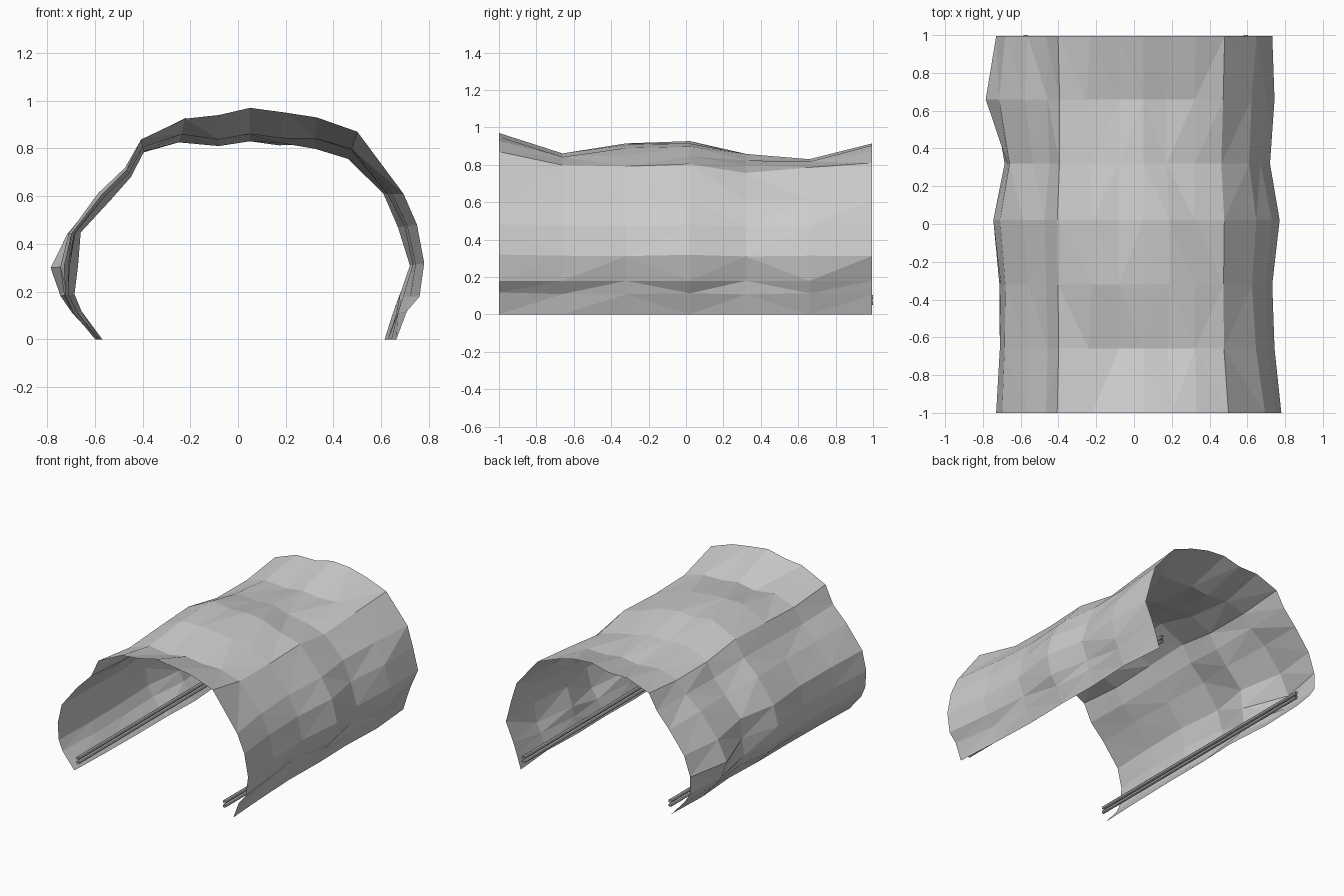
import bpy, bmesh, math, random

if "Cube" in bpy.data.objects:
    bpy.data.objects.remove(bpy.data.objects["Cube"])

random.seed(4)
stone = bpy.data.materials.new("pale grey rock")
stone.diffuse_color = (0.6, 0.6, 0.6, 1)
stone.use_nodes = True
stone.node_tree.nodes["Principled BSDF"].inputs["Base Color"].default_value = stone.diffuse_color

# Tunnel cross-section: narrowest and widest arch (x, z), left foot to right foot
INNER = [(-.55, 0), (-.64, .12), (-.68, .19), (-.67, .31), (-.64, .45), (-.53, .58),
         (-.44, .67), (-.39, .77), (-.25, .82), (-.08, .81), (.05, .83), (.17, .81),
         (.32, .79), (.46, .75), (.60, .61), (.67, .47), (.72, .31), (.66, .18),
         (.63, .10), (.60, 0)]
OUTER = [(-.61, 0), (-.72, .11), (-.76, .18), (-.785, .30), (-.74, .44), (-.60, .62),
         (-.48, .73), (-.41, .85), (-.22, .93), (-.08, .94), (.05, .97), (.20, .95),
         (.33, .93), (.50, .87), (.70, .61), (.75, .48), (.78, .32), (.77, .18),
         (.72, .12), (.67, 0)]

# Per ring: y, then how wide the arch is at each control point
CONTROL = [0, 3, 8, 10, 13, 16, 19]
RINGS = [(-1.00, .8, .52, .95, 1.0, 1.0, 1.0, .9),
         (-.66, .6, .35, .35, .22, .40, .40, .6),
         (-.32, .5, .30, .85, .55, .35, .20, .4),
         (.02, .5, .65, .97, .60, .45, .85, .5),
         (.32, .3, .00, .35, .20, .05, .00, .4),
         (.66, .7, 1.0, .05, .00, .30, .40, .6),
         (.995, .5, .52, .55, .60, .50, .20, .2)]


def weight(values, i):
    """Interpolate the control values at profile point i."""
    for k in range(len(CONTROL) - 1):
        a, b = CONTROL[k], CONTROL[k + 1]
        if a <= i <= b:
            t = (i - a) / (b - a)
            return values[k] * (1 - t) + values[k + 1] * t


def finish(bm, name):
    mesh = bpy.data.meshes.new(name)
    bm.to_mesh(mesh)
    bm.free()
    mesh.materials.append(stone)
    obj = bpy.data.objects.new(name, mesh)
    bpy.context.collection.objects.link(obj)
    return obj


# Faceted rock shell, open at both ends and along the floor
bm = bmesh.new()
rows = []
for y, *values in RINGS:
    row = []
    for i, (a, b) in enumerate(zip(INNER, OUTER)):
        w = weight(values, i)
        if i not in CONTROL:
            w = min(1, max(0, w + random.uniform(-.12, .12)))
        row.append(bm.verts.new((a[0] + (b[0] - a[0]) * w, y, a[1] + (b[1] - a[1]) * w)))
    rows.append(row)
for r, s in zip(rows, rows[1:]):
    for i in range(len(r) - 1):
        bm.faces.new((r[i], s[i], s[i + 1], r[i + 1]))
bmesh.ops.triangulate(bm, faces=bm.faces[:], quad_method='SHORT_EDGE')
finish(bm, "tunnel_shell")


# Pairs of thin open pipes along each wall
def pipe(name, x, z, radius=.012, sides=8):
    bm = bmesh.new()
    ends = []
    for y in (-1, 1):
        ends.append([bm.verts.new((x + radius * math.cos(k * math.tau / sides), y,
                                   z + radius * math.sin(k * math.tau / sides)))
                     for k in range(sides)])
    f, b = ends
    for k in range(sides):
        n = (k + 1) % sides
        bm.faces.new((f[k], f[n], b[n], b[k]))
    bmesh.ops.recalc_face_normals(bm, faces=bm.faces[:])
    finish(bm, name)


for side, x in (("left", -.572), ("right", .592)):
    pipe("upper_pipe_" + side, x, .093)
    pipe("lower_pipe_" + side, x, .062)
